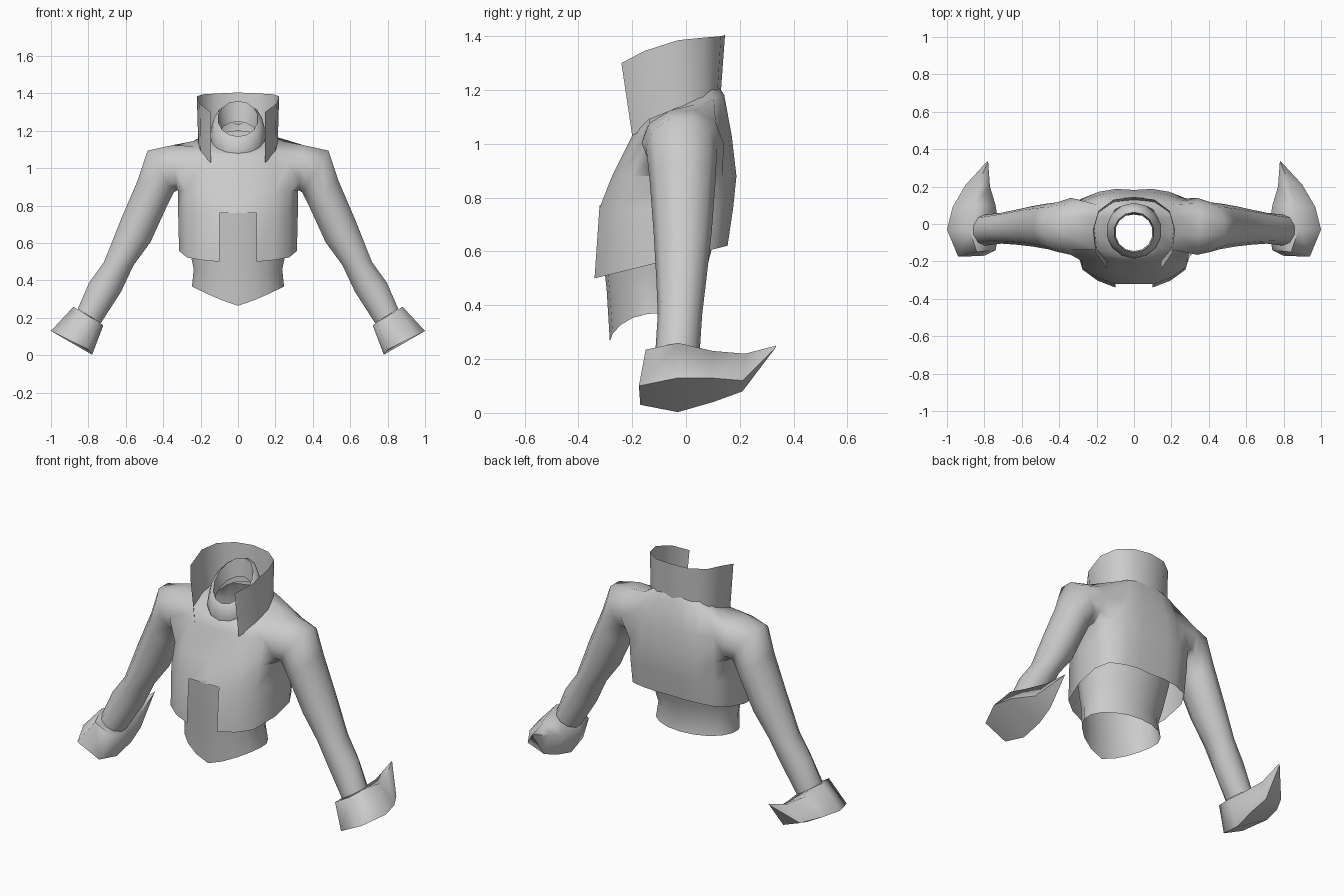
import bpy, bmesh, math
from mathutils import Vector

if "Cube" in bpy.data.objects:
    bpy.data.objects.remove(bpy.data.objects["Cube"])

cloth = bpy.data.materials.new("grey_cloth")
cloth.diffuse_color = (0.6, 0.6, 0.6, 1)
cloth.use_nodes = True
cloth.node_tree.nodes["Principled BSDF"].inputs["Base Color"].default_value = cloth.diffuse_color


def strip(bm, a, b, closed=True, flip=False, skip=()):
    """Join two vertex rows with quads."""
    n = len(a)
    for i in range(n if closed else n - 1):
        if i in skip:
            continue
        j = (i + 1) % n
        quad = (a[i], a[j], b[j], b[i])
        bm.faces.new(quad[::-1] if flip else quad)


def add_rows(bm, rings):
    return [[bm.verts.new(p) for p in r] for r in rings]


def finish(bm, name, angle=60):
    me = bpy.data.meshes.new(name)
    bm.to_mesh(me)
    bm.free()
    me.materials.append(cloth)
    ob = bpy.data.objects.new(name, me)
    bpy.context.collection.objects.link(ob)
    bpy.ops.object.select_all(action='DESELECT')
    ob.select_set(True)
    bpy.context.view_layer.objects.active = ob
    bpy.ops.object.shade_smooth_by_angle(angle=math.radians(angle))
    return ob


def loft(name, rings, closed=True):
    bm = bmesh.new()
    rows = add_rows(bm, rings)
    for a, b in zip(rows, rows[1:]):
        strip(bm, a, b, closed)
    return finish(bm, name)


# Half cross-section of the jacket, front centre to back centre, as fractions
HALF = [(0, -1), (.31, -1), (.62, -.89), (.87, -.72), (1, -.3), (1, .25),
        (.87, .75), (.58, .95), (.3, 1.03), (0, 1)]
FULL = HALF + [(-x, y) for x, y in HALF[-2:0:-1]]
N = len(FULL)


def jacket_ring(w, yf, yb, zf, zb):
    pts = []
    for fx, fy in FULL:
        y = fy * (-yf if fy < 0 else yb)
        pts.append((fx * w, y, zf + (zb - zf) * (y - yf) / (yb - yf)))
    return pts


# Sleeve ring between an outer and an inner point; starts at the top front
def sleeve_ring(P, Q, y0, y1, side):
    P, Q = Vector((P[0], 0, P[1])), Vector((Q[0], 0, Q[1]))
    c, h = (P + Q) / 2, (P - Q) / 2
    out = []
    for i in range(10):
        a = math.radians(-54 + 36 * i)
        p = c + h * math.cos(a)
        out.append((p.x * side, (y0 + y1) / 2 + (y1 - y0) / 2 * math.sin(a), p.z))
    return out


# Short jacket: body with a front hem notch and armholes
jacket = [(.315, -.34, .15, .50, .62), (.32, -.322, .17, .76, .76),
          (.32, -.275, .182, .88, .88), (.31, -.20, .165, 1.03, 1.03),
          (.23, -.188, .138, 1.075, 1.18), (.12, -.16, .10, 1.09, 1.24)]
bm = bmesh.new()
rows = add_rows(bm, [jacket_ring(*j) for j in jacket])
notch, armholes = (0, N - 1), (3, 4, 5, N - 6, N - 5, N - 4)
for r in range(len(rows) - 1):
    strip(bm, rows[r], rows[r + 1],
          skip=notch if r == 0 else armholes if r in (2, 3) else ())

# Sleeves grown out of the armholes
sleeve = [((.35, 1.13), (.326, .875), -.165, .14),
          ((.487, 1.10), (.34, .865), -.148, .115), ((.54, .94), (.38, .785), -.135, .11),
          ((.63, .73), (.465, .60), -.12, .095), ((.72, .50), (.555, .48), -.11, .075),
          ((.80, .39), (.62, .34), -.105, .06), ((.86, .25), (.73, .17), -.115, .05)]
for side in (1, -1):
    hole = [(4, 3), (4, 4), (4, 5), (4, 6), (3, 6), (2, 6), (2, 5), (2, 4), (2, 3), (3, 3)]
    prev = [rows[r][c if side > 0 else N - c] for r, c in hole]
    for row in add_rows(bm, [sleeve_ring(*s, side) for s in sleeve]):
        strip(bm, prev, row, flip=side > 0)
        prev = row
finish(bm, "jacket", 75)


# Undershirt with a pointed front hem
def shirt_ring(w, yf, yb, z, point=0):
    pts = []
    for i in range(18):
        a = 2 * math.pi * i / 18
        s, c = math.sin(a), math.cos(a)
        drop = point * (1 - abs(s) ** 1.2) if c > 0 else 0
        pts.append((w * s, (yf + yb) / 2 - (yb - yf) / 2 * c, z - drop))
    return pts


loft("undershirt", [shirt_ring(.25, -.283, .06, .37, .105), shirt_ring(.24, -.295, .05, .46),
                    shirt_ring(.26, -.305, .08, .55), shirt_ring(.295, -.321, .14, .77)])

# Tall standing collar, open at the front
base = [(.145, -.20, 1.03), (.2, -.13, 1.07), (.212, -.02, 1.11), (.19, .06, 1.14),
        (.11, .115, 1.16), (0, .128, 1.17)]
top = [(.145, -.24, 1.30), (.205, -.155, 1.345), (.22, -.03, 1.385), (.19, .07, 1.395),
       (.11, .13, 1.40), (0, .145, 1.405)]
both = lambda h: h + [(-x, y, z) for x, y, z in h[-2::-1]]
loft("collar", [both(base), both(top)], closed=False)


# Rolled neck, tilted down to the front
def neck_ring(r, cy, zf, zb, n=14):
    pts = []
    for i in range(n):
        a = 2 * math.pi * i / n
        t = (1 - math.cos(a)) / 2
        pts.append((r * math.sin(a), cy - r * math.cos(a), zf + (zb - zf) * t))
    return pts


loft("rolled_neck", [neck_ring(.14, -.035, 1.06, 1.20), neck_ring(.148, -.035, 1.09, 1.29),
                     neck_ring(.13, -.04, 1.15, 1.35), neck_ring(.108, -.045, 1.17, 1.36),
                     neck_ring(.10, -.045, 1.11, 1.25)])

# Flared closed cuffs ending in a spike at the back
cuff_upper = [(.88, -.03, .26), (.865, .1, .23), (.83, .22, .22), (.78, .335, .25),
              (.77, .2, .19), (.74, .1, .165), (.72, -.03, .16), (.74, -.14, .175),
              (.84, -.15, .235)]
cuff_lower = [(1, -.03, .13), (.97, .09, .13), (.9, .21, .12), (.785, .335, .245),
              (.79, .21, .08), (.775, .1, .04), (.78, -.03, .003), (.80, -.17, .03),
              (.94, -.175, .10)]
bm = bmesh.new()
upper, lower = add_rows(bm, [cuff_upper, cuff_lower])
strip(bm, upper, lower, flip=True)
for ids in ((0, 1, 5, 6), (1, 2, 4, 5), (2, 3, 4), (8, 0, 6, 7)):
    bm.faces.new([upper[i] for i in ids])
    bm.faces.new([lower[i] for i in reversed(ids)])
cuff = finish(bm, "cuff", 80)
cuff.modifiers.new("mirror", 'MIRROR').use_mirror_merge = False
